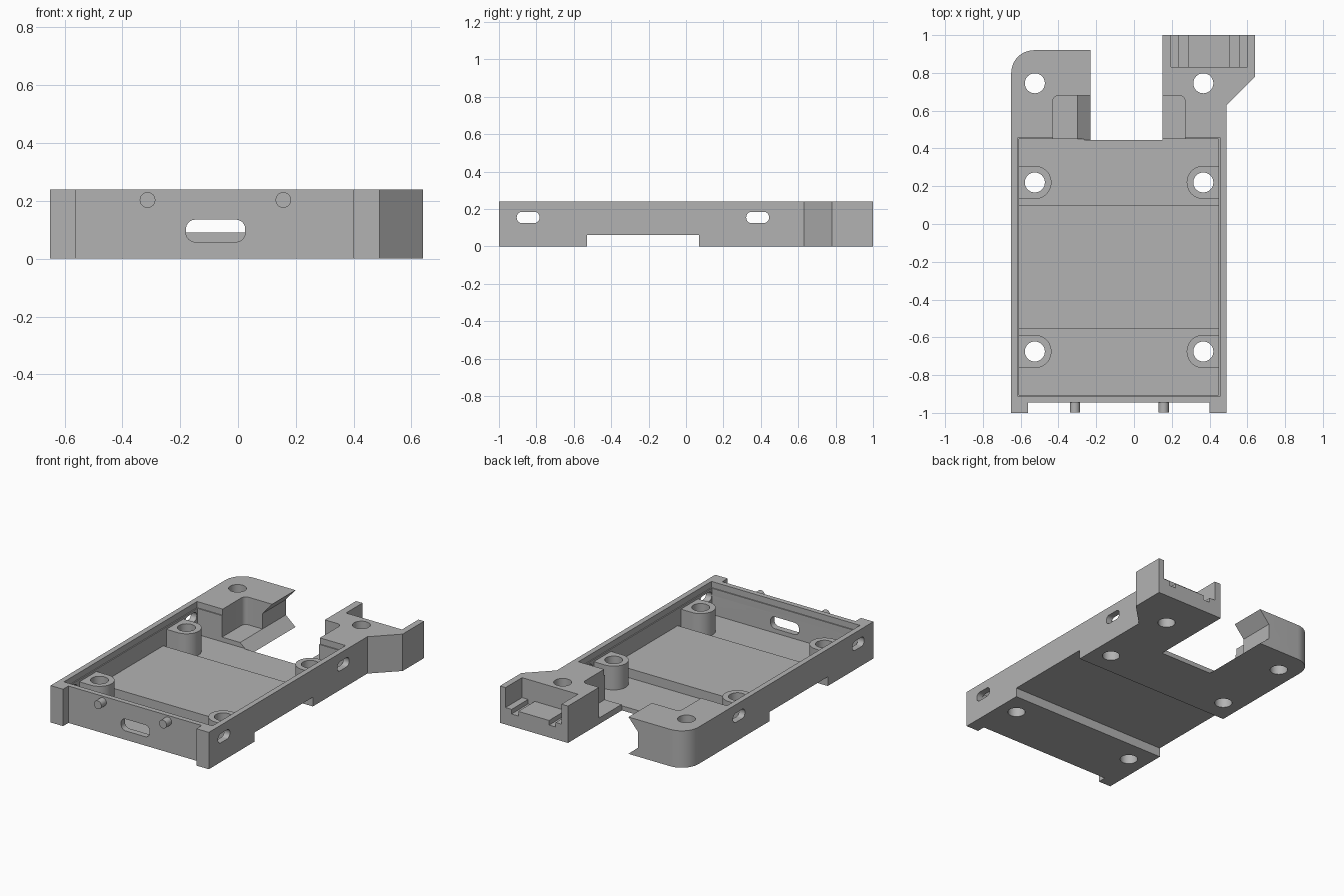
import bpy, bmesh, math
from mathutils import Vector

if "Cube" in bpy.data.objects:
    bpy.data.objects.remove(bpy.data.objects["Cube"], do_unlink=True)

grey = bpy.data.materials.new("plain grey")
grey.use_nodes = True
COLOUR = (0.45, 0.45, 0.45, 1)
grey.diffuse_color = COLOUR
grey.node_tree.nodes["Principled BSDF"].inputs["Base Color"].default_value = COLOUR

TOP, FLOOR, BOSS_TOP = 0.24, 0.03, 0.185
AXES = {"x": lambda u, v, w: (w, u, v),
        "y": lambda u, v, w: (u, w, v),
        "z": lambda u, v, w: (u, v, w)}


def prism(name, outline, lo, hi, axis="z"):
    """Extrude a 2D outline along an axis from lo to hi."""
    bm = bmesh.new()
    put = AXES[axis]
    face = bm.faces.new([bm.verts.new(put(u, v, lo)) for u, v in outline])
    out = bmesh.ops.extrude_face_region(bm, geom=[face])
    step = Vector(put(0, 0, hi - lo))
    bmesh.ops.translate(bm, vec=step, verts=[g for g in out["geom"] if isinstance(g, bmesh.types.BMVert)])
    bmesh.ops.recalc_face_normals(bm, faces=bm.faces)
    mesh = bpy.data.meshes.new(name)
    bm.to_mesh(mesh)
    bm.free()
    mesh.materials.append(grey)
    obj = bpy.data.objects.new(name, mesh)
    bpy.context.collection.objects.link(obj)
    return obj


def rect(u0, u1, v0, v1):
    return [(u0, v0), (u1, v0), (u1, v1), (u0, v1)]


def arc(u, v, r, start, end, n=12):
    angles = [math.radians(start + (end - start) * i / n) for i in range(n + 1)]
    return [(u + r * math.cos(a), v + r * math.sin(a)) for a in angles]


def circle(u, v, r):
    return arc(u, v, r, 0, 360, 40)[:-1]


def slot(u0, u1, v0, v1, r):
    """Rectangle with rounded corners."""
    return (arc(u1 - r, v1 - r, r, 0, 90, 8) + arc(u0 + r, v1 - r, r, 90, 180, 8)
            + arc(u0 + r, v0 + r, r, 180, 270, 8) + arc(u1 - r, v0 + r, r, 270, 360, 8))


def combine(target, tool, operation="DIFFERENCE"):
    tool.hide_render = True
    mod = target.modifiers.new("combine", "BOOLEAN")
    mod.operation, mod.solver, mod.object = operation, "EXACT", tool
    graph = bpy.context.evaluated_depsgraph_get()
    mesh = bpy.data.meshes.new_from_object(target.evaluated_get(graph))
    target.modifiers.clear()
    target.data = mesh
    bpy.data.objects.remove(tool, do_unlink=True)


# Solid plan shape: front flanges, rounded arm and angled arm
plan = [(-0.65, -1), (-0.56, -1), (-0.56, -0.945), (0.4, -0.945), (0.4, -1), (0.49, -1),
        (0.49, 0.63), (0.64, 0.78), (0.64, 1), (0.15, 1), (0.15, 0.445),
        (-0.23, 0.445), (-0.23, 0.92)] + arc(-0.53, 0.92 - 0.12, 0.12, 90, 180)
body = prism("tray_body", plan, 0, TOP)

# Tray hollow with a raised middle floor, a rim ledge and the channel below
hollow = [(-0.905, 0.3), (-0.905, FLOOR), (-0.555, FLOOR), (-0.555, 0.09),
          (0.1, 0.09), (0.1, FLOOR), (0.45, FLOOR), (0.45, 0.3)]
combine(body, prism("hollow", hollow, -0.608, 0.448, "x"))
combine(body, prism("ledge", rect(-0.615, 0.455, -0.912, 0.457), 0.2, 0.3))
combine(body, prism("channel", rect(-0.53, 0.07, -0.1, 0.06), -1, 1, "x"))

# Screw bosses joined to the side walls
for x, wall in ((-0.525, -0.63), (0.367, 0.47)):
    for y in (-0.675, 0.22):
        turn = 0 if wall < x else 180
        shape = arc(x, y, 0.088, turn - 90, turn + 90, 24)
        side = 1 if wall < x else -1
        shape += [(wall, y + side * 0.088), (wall, y - side * 0.088)]
        combine(body, prism("boss", shape, 0.01, BOSS_TOP), "UNION")

# Arm pockets, opening onto the tray
left_pocket = [(-0.1, 0.44), (-0.1, 0.68)] + arc(-0.4, 0.65, 0.03, 90, 180, 6) + [(-0.43, 0.44)]
right_pocket = [(0.1, 0.44), (0.27, 0.44)] + arc(0.24, 0.65, 0.03, 0, 90, 6) + [(0.1, 0.68)]
combine(body, prism("left_pocket", left_pocket, 0.06, 0.3))
combine(body, prism("right_pocket", right_pocket, 0.04, 0.3))

# V groove along the inner face of the rounded arm
groove = [(-0.23, TOP), (-0.3, 0.16), (-0.3, 0.06), (-0.23, 0), (-0.1, 0), (-0.1, TOP)]
combine(body, prism("groove", groove, 0.4451, 1.1, "y"))

# Connector seat at the end of the angled arm, with two floor grooves
combine(body, prism("seat", rect(0.197, 0.6, 0.11, 0.3), 0.83, 1.1, "y"))
for x in (0.238, 0.508):
    combine(body, prism("seat_groove", rect(x, x + 0.048, 0.08, 0.2), 0.83, 1.1, "y"))

# Screw holes
for x in (-0.525, 0.367):
    for y in (-0.675, 0.22, 0.745):
        combine(body, prism("hole", circle(x, y, 0.053), -0.1, 0.3))

# Side and front slots
for y in (-0.905, 0.322):
    combine(body, prism("side_slot", slot(y, y + 0.122, 0.125, 0.185, 0.028), -1, 1, "x"))
combine(body, prism("front_slot", slot(-0.18, 0.025, 0.058, 0.135, 0.032), -1.1, -0.8, "y"))

# Front pegs
pegs = [prism(side + "_peg", circle(x, 0.203, 0.027), -0.997, -0.93, "y")
        for side, x in (("right", -0.313), ("left", 0.157))]

# Smooth curves, sharp edges
bpy.ops.object.select_all(action="DESELECT")
for obj in [body] + pegs:
    obj.select_set(True)
bpy.context.view_layer.objects.active = body
bpy.ops.object.shade_smooth_by_angle(angle=math.radians(30))
